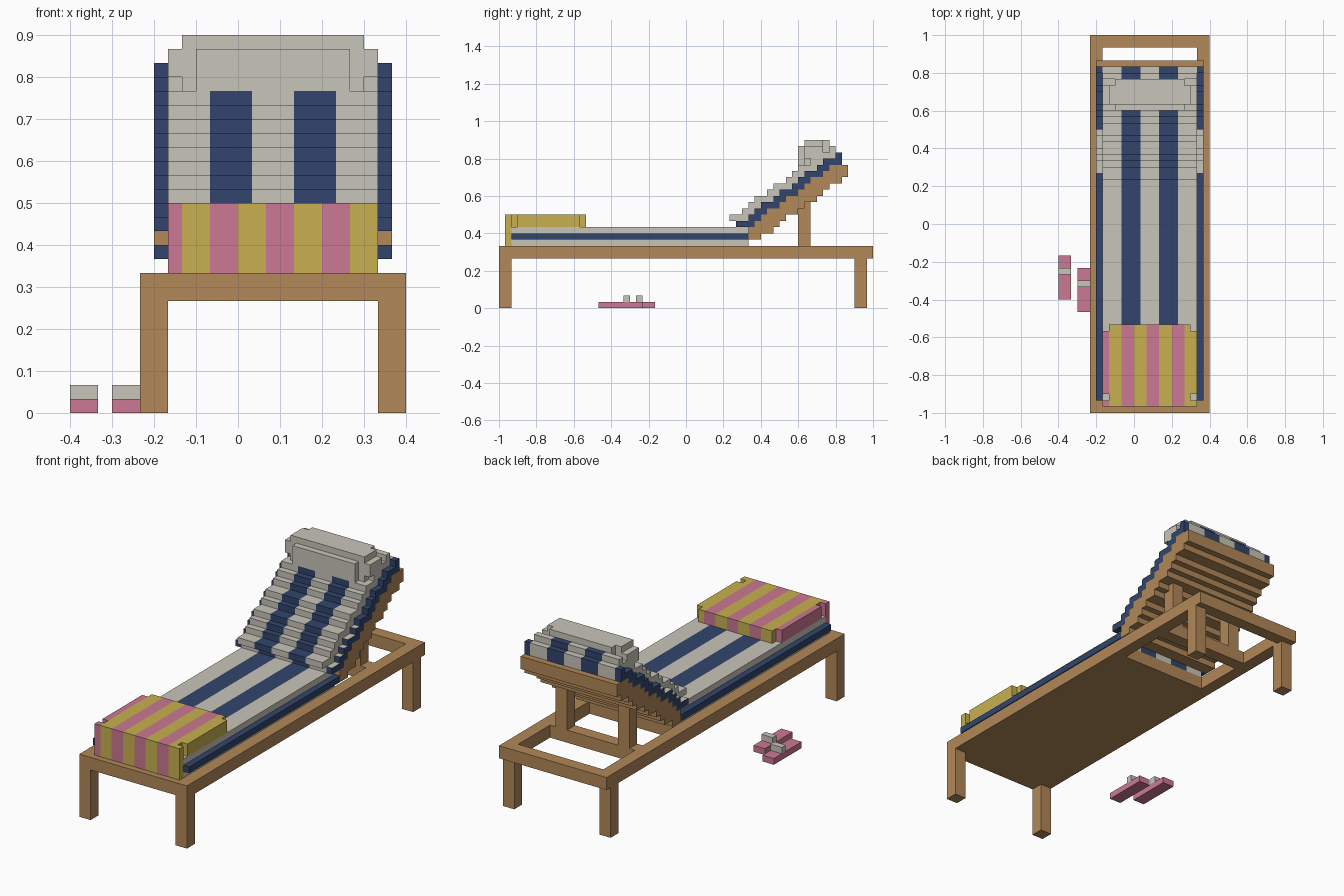
import bpy, bmesh

cube = bpy.data.objects.get("Cube")
if cube:
    bpy.data.objects.remove(cube, do_unlink=True)

U = 1 / 30  # one block unit
NAMES = ["wood", "navy", "cream", "pink", "yellow"]
WOOD, NAVY, CREAM, PINK, YELLOW = range(5)
SRGB = [(178, 136, 88), (50, 69, 108), (201, 197, 186), (203, 121, 147), (200, 176, 80)]


def linear(c):
    c /= 255
    return c / 12.92 if c < 0.04 else ((c + 0.055) / 1.055) ** 2.4


MATS = []
for name, rgb in zip(NAMES, SRGB):
    m = bpy.data.materials.new(name)
    col = tuple(linear(c) for c in rgb) + (1,)
    m.use_nodes = True
    m.diffuse_color = col
    m.node_tree.nodes["Principled BSDF"].inputs["Base Color"].default_value = col
    MATS.append(m)


class Part:
    """Collects axis-aligned blocks into one flat-shaded object."""

    def __init__(self, name):
        self.name, self.bm = name, bmesh.new()

    def box(self, x, y, z, color, top=None):
        verts = bmesh.ops.create_cube(self.bm, size=1)["verts"]
        for v in verts:
            v.co = [(a + b) / 2 * U + c * (b - a) * U for (a, b), c in zip((x, y, z), v.co)]
        for f in {f for v in verts for f in v.link_faces}:
            f.normal_update()
            f.material_index = top if top is not None and f.normal.z > 0.5 else color

    def stripes(self, cuts, colors, y, z):
        for i in range(len(cuts) - 1):
            self.box(cuts[i:i + 2], y, z, colors[i % len(colors)])

    def done(self):
        me = bpy.data.meshes.new(self.name)
        self.bm.to_mesh(me)
        self.bm.free()
        for m in MATS:
            me.materials.append(m)
        bpy.context.collection.objects.link(bpy.data.objects.new(self.name, me))


CUSHION = (-5, -2, 1, 4, 7, 10)   # stripe borders of the cushion
EDGES = ((-6, -5), (10, 11))      # piping on both sides
RAILS = ((-7, -5), (10, 12))

# Frame: rails, solid deck, cross bars and legs
frame = Part("frame")
for x in RAILS:
    frame.box(x, (-30, 30), (8, 10), WOOD)
for y in ((-30, 10), (18, 20), (28, 30)):
    frame.box((-5, 10), y, (8, 10), WOOD)
frame.done()
legs = Part("legs")
for x in RAILS:
    for y in ((-30, -28), (27, 29)):
        legs.box(x, y, (0, 8), WOOD)
legs.done()

# Posts holding up the backrest
posts = Part("backrest_posts")
for x in ((-4, -2), (7, 9)):
    posts.box(x, (18, 20), (10, 17), WOOD)
posts.done()

# Seat cushion with piping
seat = Part("seat_cushion")
seat.stripes(CUSHION, (CREAM, NAVY), (-28, 10), (10, 13))
for x in EDGES:
    seat.box(x, (-28, 10), (11, 12), NAVY)
seat.done()


def step(k):
    """Front edge of the k-th backrest step."""
    return round(7.2 + 1.4 * k)


# Backrest: stepped board, piped middle layer and top layer
board = Part("backrest_board")
middle = Part("backrest_middle")
top = Part("backrest_top")
for k in range(12):
    z = 14 + k
    top.stripes(CUSHION, (CREAM, NAVY), (step(k), min(step(k + 1) + 1, 24)), (z, z + 1))
    y = (step(k) + 1, min(step(k + 1) + 2, 25))
    middle.stripes(CUSHION, (CREAM, NAVY), y, (z - 1, z))
    for x in EDGES:
        middle.box(x, y, (z - 1, z), NAVY, CREAM if y[0] < 15 else NAVY)
    start = max(10, step(k - 1) + 2)
    board.box((-6, 11), (start, min(step(k) + 5, 26)), (z - 3, z - 2), WOOD)
for part in (board, middle, top):
    part.done()

# Head pillow with stepped corners
pillow = Part("head_pillow")
pillow.box((-3, 8), (18, 23), (23, 26), CREAM)
pillow.box((-3, 8), (19, 23), (26, 27), CREAM)
pillow.box((-4, 9), (19, 22), (23, 27), CREAM)
pillow.box((-5, 10), (19, 22), (24, 26), CREAM)
pillow.done()

# Striped towel folded over the foot end
towel = Part("towel")
bands = (-5, -4, -2, 0, 2, 4, 6, 8, 10)
towel.stripes(bands, (PINK, YELLOW), (-29, -28), (10, 15))
towel.stripes(bands, (PINK, YELLOW), (-27, -17), (13, 15))
inner = (-4, -2, 0, 2, 4, 6, 8, 9)
for y in ((-28, -27), (-17, -16)):
    towel.stripes(inner, (YELLOW, PINK), y, (13, 15))
towel.done()

# Pair of slippers
for name, x, y in (("outer_slipper", -12, -12), ("inner_slipper", -9, -14)):
    slipper = Part(name)
    slipper.box((x, x + 2), (y, y + 7), (0, 1), PINK)
    slipper.box((x, x + 2), (y + 4, y + 5), (1, 2), CREAM)
    slipper.done()
